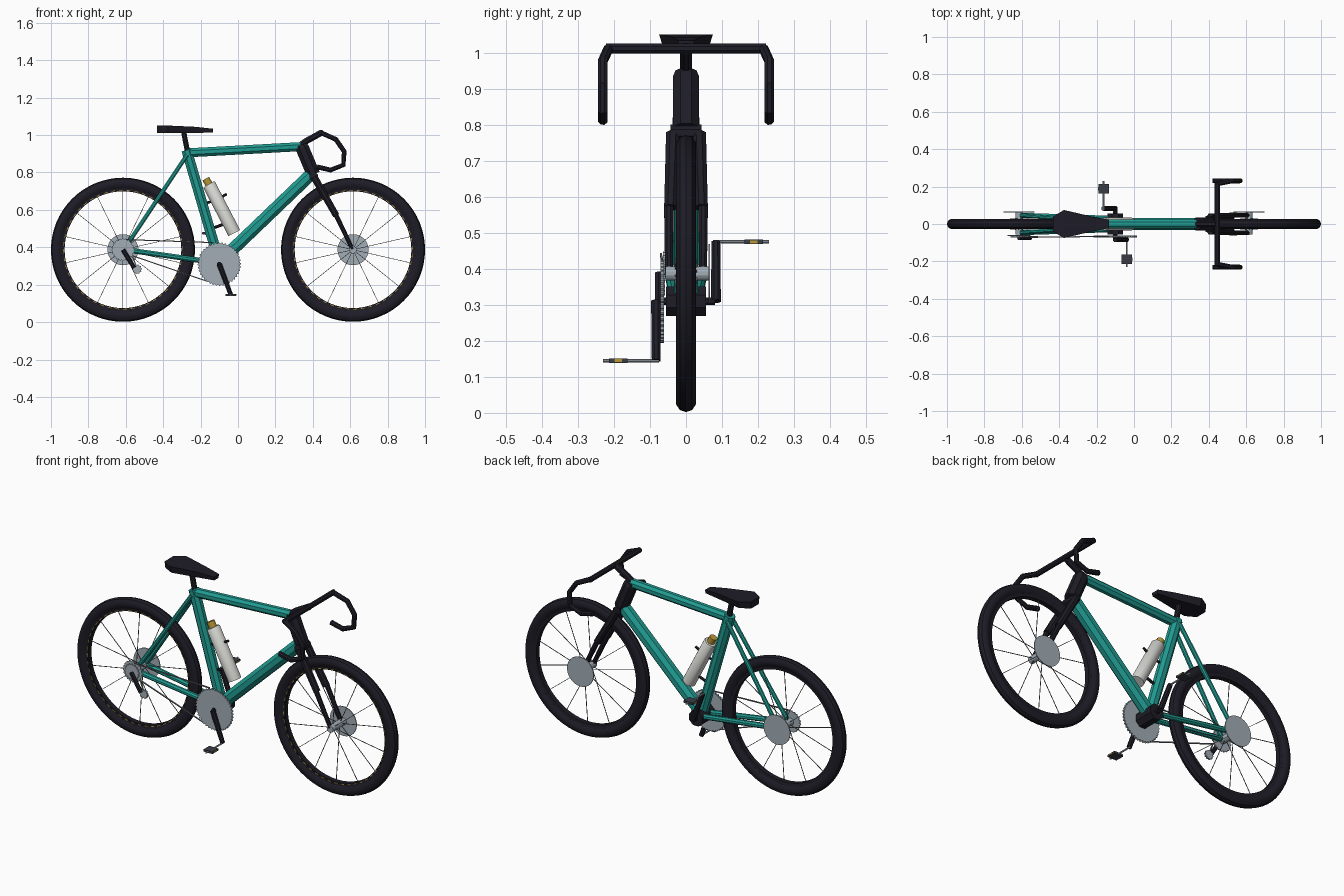
import bpy, bmesh, math
from mathutils import Vector

cube = bpy.data.objects.get("Cube")
if cube:
    bpy.data.objects.remove(cube, do_unlink=True)


def material(name, r, g, b):
    m = bpy.data.materials.new(name)
    m.use_nodes = True
    m.diffuse_color = (r, g, b, 1)
    m.node_tree.nodes["Principled BSDF"].inputs["Base Color"].default_value = (r, g, b, 1)
    return m


TEAL = material("teal_paint", 0.015, 0.33, 0.285)
BLACK = material("black", 0.013, 0.012, 0.02)
STEEL = material("steel", 0.36, 0.42, 0.47)
GREY = material("spoke_grey", 0.2, 0.21, 0.225)
DARK = material("dark_steel", 0.04, 0.045, 0.06)
WHITE = material("bottle_white", 0.68, 0.69, 0.65)
GOLD = material("gold", 0.48, 0.31, 0.035)


def finish(name, bm, mat, smooth=False):
    bmesh.ops.recalc_face_normals(bm, faces=bm.faces)
    me = bpy.data.meshes.new(name)
    bm.to_mesh(me)
    bm.free()
    me.materials.append(mat)
    ob = bpy.data.objects.new(name, me)
    bpy.context.collection.objects.link(ob)
    if smooth:
        bpy.ops.object.select_all(action="DESELECT")
        ob.select_set(True)
        bpy.context.view_layer.objects.active = ob
        bpy.ops.object.shade_smooth_by_angle(angle=math.radians(35))
    return ob


def loft(bm, rings, closed=False):
    # Skin a row of equal-sized point rings
    rows = [[bm.verts.new(p) for p in ring] for ring in rings]
    n = len(rows[0])
    for i in range(len(rows) if closed else len(rows) - 1):
        a, b = rows[i], rows[(i + 1) % len(rows)]
        for j in range(n):
            k = (j + 1) % n
            bm.faces.new((a[j], a[k], b[k], b[j]))
    if not closed:
        bm.faces.new(rows[0])
        bm.faces.new(rows[-1])


def add_pipe(bm, points, radii, sides=8):
    # Mitred pipe through a list of points
    pts = [Vector(p) for p in points]
    if not isinstance(radii, (list, tuple)):
        radii = [radii] * len(pts)
    rings, u = [], None
    for i, p in enumerate(pts):
        d = Vector((0, 0, 0))
        if i > 0:
            d += (p - pts[i - 1]).normalized()
        if i < len(pts) - 1:
            d += (pts[i + 1] - p).normalized()
        d.normalize()
        if u is None:
            u = Vector((0, 1, 0)) if abs(d.y) < 0.9 else Vector((1, 0, 0))
        u = (u - d * u.dot(d)).normalized()
        v = d.cross(u)
        angles = [math.tau * (j + 0.5) / sides for j in range(sides)]
        rings.append([p + (u * math.cos(t) + v * math.sin(t)) * radii[i] for t in angles])
    loft(bm, rings)


def pipe(name, points, radii, mat, sides=8, smooth=False):
    bm = bmesh.new()
    add_pipe(bm, points, radii, sides)
    return finish(name, bm, mat, smooth)


def revolve(name, centre, profile, mat, segments=64):
    # Ring around the y axis from (radius, y) points
    bm = bmesh.new()
    rings = []
    for i in range(segments):
        t = math.tau * i / segments
        rings.append([(centre[0] + r * math.cos(t), y, centre[1] + r * math.sin(t)) for r, y in profile])
    loft(bm, rings, closed=True)
    return finish(name, bm, mat, True)


def gear(name, centre, y, radius, teeth, depth, thick, mat):
    bm = bmesh.new()
    rings = []
    for yy in (y - thick / 2, y + thick / 2):
        ring = []
        for i in range(teeth * 4):
            r = radius - (depth if i % 4 > 1 else 0)
            t = math.tau * i / (teeth * 4)
            ring.append((centre[0] + r * math.cos(t), yy, centre[1] + r * math.sin(t)))
        rings.append(ring)
    loft(bm, rings)
    return finish(name, bm, mat)


def box(name, centre, size, mat):
    bm = bmesh.new()
    for v in bmesh.ops.create_cube(bm, size=1)["verts"]:
        v.co = Vector(centre) + Vector([c * s for c, s in zip(v.co, size)])
    return finish(name, bm, mat)


# Wheels
AXLE_Z = 0.387
for label, x in (("front", 0.615), ("rear", -0.615)):
    c = (x, AXLE_Z)
    tyre = [(0.354 + 0.031 * math.cos(t), 0.029 * math.sin(t))
            for t in (math.tau * i / 10 for i in range(10))]
    revolve(label + "_tyre", c, tyre, BLACK)
    revolve(label + "_rim", c, [(0.312, -0.014), (0.335, -0.018), (0.335, 0.018), (0.312, 0.014)], BLACK)
    # Dashed stripe: every second segment takes the rim colour
    stripe = revolve(label + "_rim_stripe", c,
                     [(0.316, -0.018), (0.3195, -0.018), (0.3195, -0.014), (0.316, -0.014)], GOLD, 96)
    stripe.data.materials.append(BLACK)
    for f in stripe.data.polygons:
        f.material_index = f.index // 4 % 2
    bm = bmesh.new()
    for i in range(14):
        t = math.tau * i / 14 + math.pi / 2
        side = 0.03 if i % 2 else -0.03
        add_pipe(bm, [(x + 0.015 * math.cos(t), side, AXLE_Z + 0.015 * math.sin(t)),
                      (x + 0.315 * math.cos(t), 0, AXLE_Z + 0.315 * math.sin(t))], 0.002, 4)
    finish(label + "_spokes", bm, GREY)
    pipe(label + "_hub", [(x, -0.057, AXLE_Z), (x, 0.064, AXLE_Z)], 0.02, STEEL, 12)
    pipe(label + "_brake_disc", [(x, 0.062, AXLE_Z), (x, 0.067, AXLE_Z)], 0.083, STEEL, 32)

# Frame
pipe("top_tube", [(-0.27, 0, 0.905), (0.335, 0, 0.938)], 0.026, TEAL)
pipe("seat_tube", [(-0.275, 0, 0.92), (-0.1, 0, 0.32)], 0.03, TEAL)
pipe("down_tube", [(0.385, 0, 0.785), (-0.09, 0, 0.33)], 0.036, TEAL)
pipe("head_tube", [(0.337, 0, 0.947), (0.344, 0, 0.93), (0.403, 0, 0.79)], [0.031, 0.039, 0.039], BLACK)
pipe("bottom_bracket", [(-0.1, -0.056, 0.31), (-0.1, 0.056, 0.31)], 0.045, BLACK)
for side, s in (("left", 1), ("right", -1)):
    pipe(side + "_seat_stay", [(-0.272, 0.022 * s, 0.895), (-0.605, 0.046 * s, 0.395)], 0.012, TEAL)
    pipe(side + "_chain_stay", [(-0.61, 0.046 * s, 0.388), (-0.12, 0.03 * s, 0.318)], 0.015, TEAL)

# Fork: thick upper sleeves and slim lower legs
pipe("fork_crown", [(0.405, -0.043, 0.778), (0.405, 0.043, 0.778)], 0.024, BLACK)
for side, s in (("left", 1), ("right", -1)):
    pipe(side + "_fork_sleeve", [(0.407, 0.036 * s, 0.775), (0.525, 0.043 * s, 0.57)], [0.021, 0.019], BLACK)
    pipe(side + "_fork_leg", [(0.52, 0.048 * s, 0.58), (0.612, 0.047 * s, 0.39)], [0.014, 0.012], BLACK)

# Handlebar with stem and drops
pipe("stem", [(0.325, 0, 0.94), (0.365, 0, 0.968), (0.445, 0, 1.012)], 0.018, BLACK)
pipe("handlebar", [(0.445, -0.222, 1.012), (0.445, 0.222, 1.012)], 0.015, BLACK)
for side, s in (("left", 1), ("right", -1)):
    path = [(0.523, 0.977), (0.568, 0.912), (0.563, 0.84), (0.495, 0.813), (0.422, 0.83)]
    pts = [(0.445, 0.215 * s, 1.012)] + [(x, 0.231 * s, z) for x, z in path]
    pipe(side + "_handlebar_drop", pts, 0.014, BLACK)

# Saddle and post
pipe("seat_post", [(-0.268, 0, 0.9), (-0.292, 0, 1.025)], 0.015, BLACK)
bm = bmesh.new()
rings = []
for x, w, top, low in ((-0.432, 0.04, 1.05, 1.012), (-0.375, 0.075, 1.051, 1.01),
                       (-0.225, 0.04, 1.044, 1.011), (-0.135, 0.023, 1.034, 1.014)):
    rings.append([(x, -w, top), (x, w, top), (x, w * 0.82, low), (x, -w * 0.82, low)])
loft(bm, rings)
finish("saddle", bm, BLACK)

# Cranks and pedals
for side, s, ex, ez in (("right", -1, -0.038, 0.145), ("left", 1, -0.163, 0.475)):
    pipe(side + "_crank", [(-0.1, 0.083 * s, 0.31), (ex, 0.083 * s, ez)], [0.015, 0.013], BLACK)
    pipe(side + "_pedal_axle", [(ex, 0.075 * s, ez), (ex, 0.23 * s, ez)], 0.005, STEEL, 6)
    box(side + "_pedal", (ex, 0.188 * s, ez), (0.056, 0.052, 0.012), DARK)
    box(side + "_pedal_reflector", (ex, 0.188 * s, ez), (0.06, 0.02, 0.008), GOLD)
pipe("crank_axle", [(-0.1, -0.08, 0.31), (-0.1, 0.08, 0.31)], 0.012, BLACK)

# Drivetrain
gear("chainring", (-0.1, 0.31), -0.066, 0.116, 40, 0.006, 0.01, STEEL)
gear("cassette_large", (-0.615, AXLE_Z), -0.061, 0.061, 20, 0.005, 0.006, STEEL)
gear("cassette_small", (-0.615, AXLE_Z), -0.068, 0.045, 16, 0.005, 0.007, STEEL)
gear("derailleur_pulley", (-0.54, 0.283), -0.07, 0.026, 10, 0.004, 0.01, STEEL)
pipe("derailleur_arm", [(-0.615, -0.076, AXLE_Z), (-0.555, -0.076, 0.29)], 0.012, BLACK, 6)
bm = bmesh.new()
for a, b in (((-0.6, 0.441), (-0.13, 0.425)), ((-0.565, 0.355), (-0.17, 0.22)), ((-0.53, 0.262), (-0.565, 0.355))):
    add_pipe(bm, [(a[0], -0.07, a[1]), (b[0], -0.067, b[1])], 0.004, 4)
finish("chain", bm, GREY)

# Bottle, cap and cage
pipe("bottle", [(-0.02, 0, 0.476), (-0.153, 0, 0.732), (-0.156, 0, 0.737)], [0.036, 0.036, 0.032], WHITE, 16, True)
pipe("bottle_cap", [(-0.156, 0, 0.737), (-0.172, 0, 0.767)], 0.021, GOLD, 12, True)
bm = bmesh.new()
add_pipe(bm, [(-0.19, 0, 0.632), (-0.12, 0, 0.65), (-0.06, 0, 0.685)], 0.007, 6)
add_pipe(bm, [(-0.14, 0, 0.5), (-0.06, 0, 0.53)], 0.008, 6)
finish("bottle_cage", bm, BLACK)
